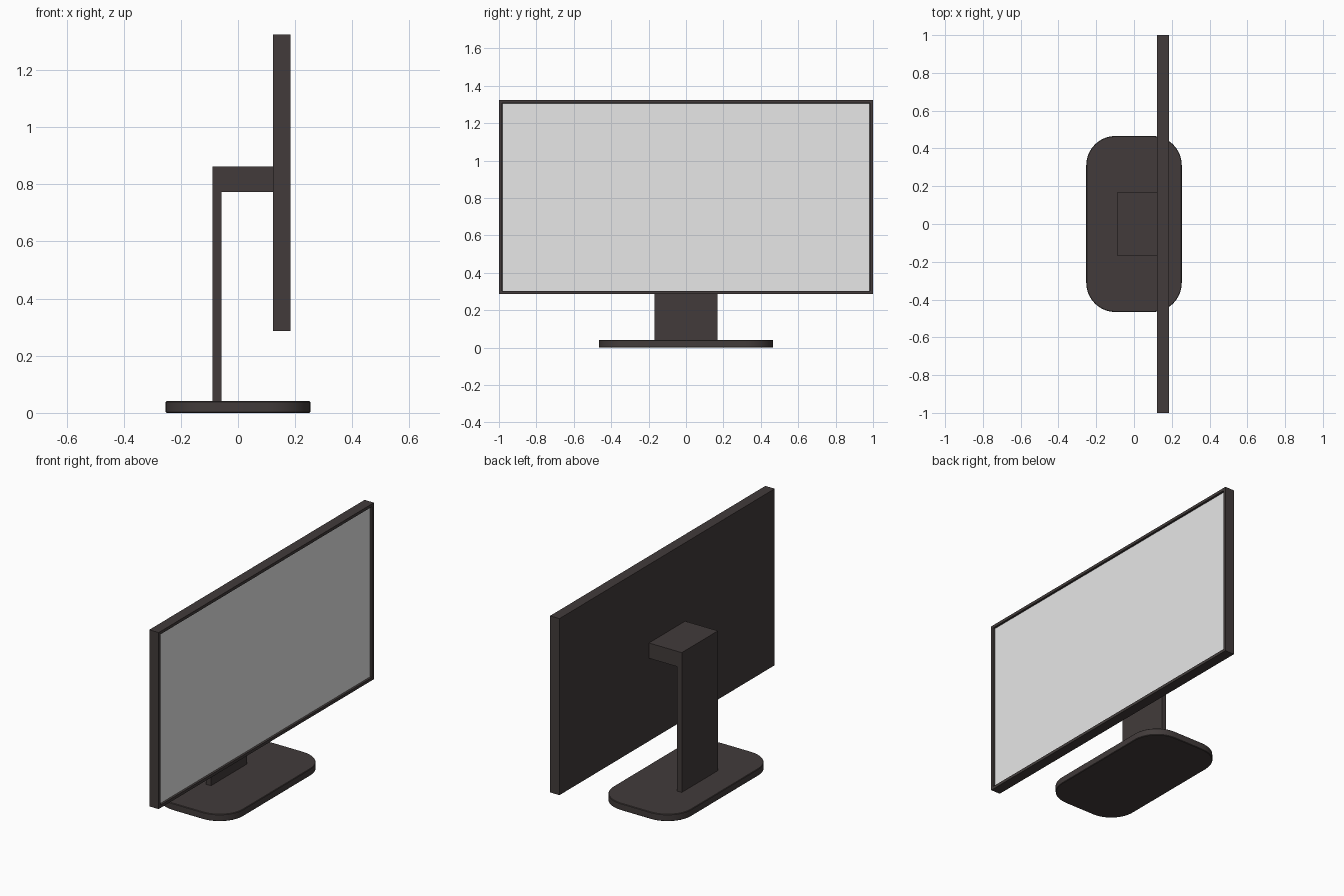
import bpy, bmesh
from mathutils import Matrix

if "Cube" in bpy.data.objects:
    bpy.data.objects.remove(bpy.data.objects["Cube"])


def material(name, rgb):
    m = bpy.data.materials.new(name)
    m.diffuse_color = (*rgb, 1.0)
    m.use_nodes = True
    m.node_tree.nodes["Principled BSDF"].inputs["Base Color"].default_value = m.diffuse_color
    return m


DARK = material("dark plastic", (0.054, 0.044, 0.043))
PANEL = material("pale screen", (0.8, 0.8, 0.8))


def add_object(name, bm, *mats):
    bmesh.ops.recalc_face_normals(bm, faces=bm.faces)
    me = bpy.data.meshes.new(name)
    bm.to_mesh(me)
    bm.free()
    for m in mats:
        me.materials.append(m)
    ob = bpy.data.objects.new(name, me)
    bpy.context.collection.objects.link(ob)
    return ob


def box(x0, x1, half_y, z0, z1):
    bm = bmesh.new()
    mat = Matrix.Translation(((x0 + x1) / 2, 0, (z0 + z1) / 2)) @ \
        Matrix.Diagonal((x1 - x0, 2 * half_y, z1 - z0, 1))
    bmesh.ops.create_cube(bm, size=1, matrix=mat)
    return bm


# base: slab with rounded corners and lightly softened rims
bm = box(-0.253, 0.253, 0.466, 0, 0.041)
upright = [e for e in bm.edges if abs(e.verts[0].co.z - e.verts[1].co.z) > 0.01]
bmesh.ops.bevel(bm, geom=upright, offset=0.155, segments=10, profile=0.5, affect='EDGES')
bm.normal_update()
rims = [e for e in bm.edges if any(abs(f.normal.z) > 0.9 for f in e.link_faces)]
bmesh.ops.bevel(bm, geom=rims, offset=0.003, segments=1, affect='EDGES')
base = add_object("base", bm, DARK)
bpy.context.view_layer.objects.active = base
base.select_set(True)
bpy.ops.object.shade_smooth_by_angle(angle=0.6)

# stand: L-shaped profile (post and arm) extruded across y
profile = [(-0.09, 0.039), (-0.058, 0.039), (-0.058, 0.773),
           (0.124, 0.773), (0.124, 0.863), (-0.09, 0.863)]
bm = bmesh.new()
face = bm.faces.new([bm.verts.new((x, -0.168, z)) for x, z in profile])
side = bmesh.ops.extrude_face_region(bm, geom=[face], use_keep_orig=True)
moved = [v for v in side["geom"] if isinstance(v, bmesh.types.BMVert)]
bmesh.ops.translate(bm, verts=moved, vec=(0, 0.336, 0))
add_object("stand", bm, DARK)

# display: housing with a recessed panel facing +x
bm = box(0.123, 0.184, 1.0, 0.286, 1.324)
bm.normal_update()
front = [f for f in bm.faces if f.normal.x > 0.9]
bmesh.ops.inset_region(bm, faces=front, thickness=0.024)
bmesh.ops.inset_region(bm, faces=front, thickness=0.001, depth=-0.012)
front[0].material_index = 1
add_object("display", bm, DARK, PANEL)
